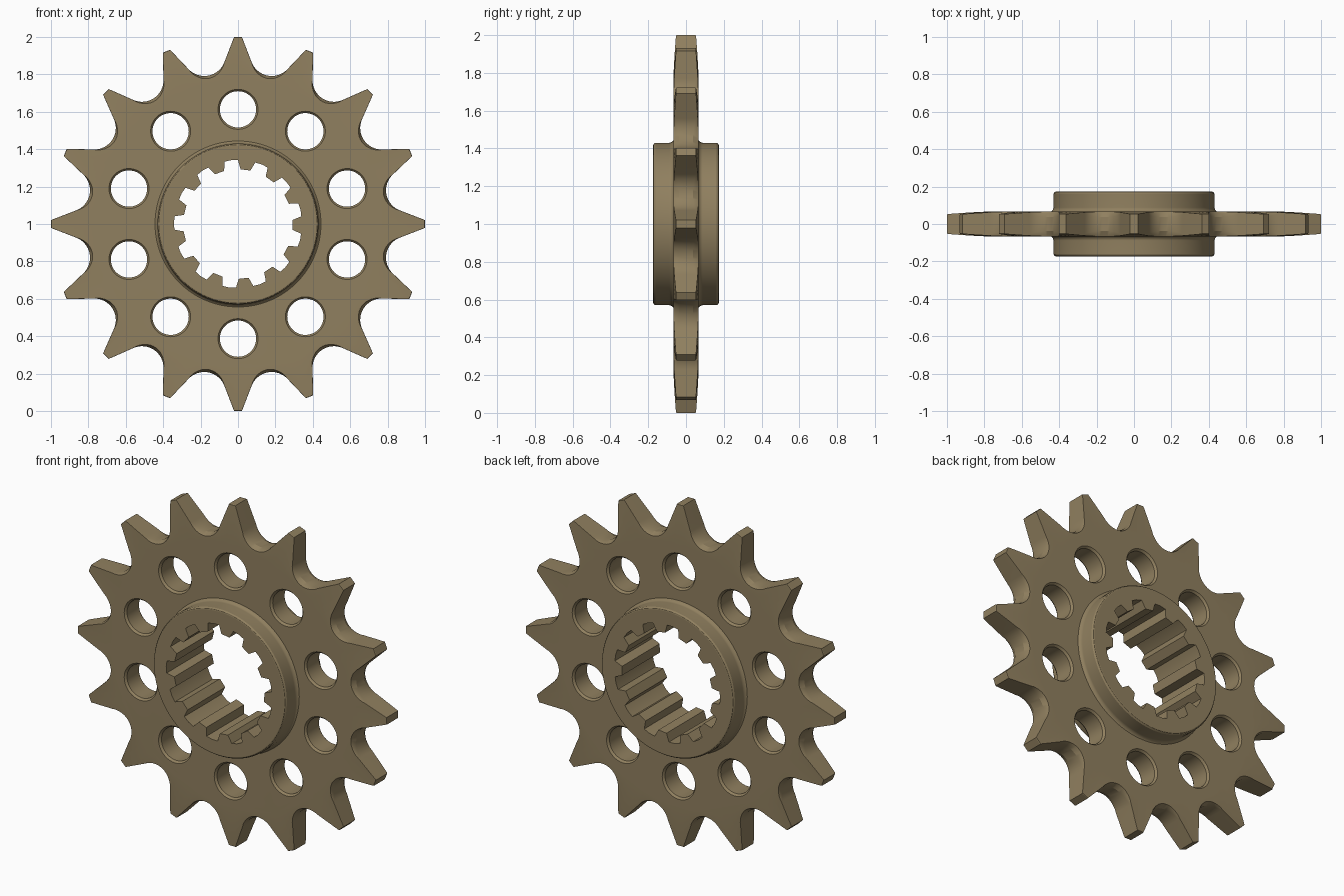
import bpy, bmesh
from math import sin, cos, pi, radians, acos, atan2, hypot

if "Cube" in bpy.data.objects:
    bpy.data.objects.remove(bpy.data.objects["Cube"])

TEETH, HOLES, SPLINES = 16, 10, 13
HALF = 0.067          # half thickness of the plate
FLAT_R = 0.77         # radius where the tooth taper begins


def polar(r, a):
    """Clockwise from straight up, seen from the front."""
    return r * sin(a), r * cos(a)


def add_loops(bm, loops):
    """Closed solid from stacked rings of (x, y, z), capped at both ends."""
    rings = [[bm.verts.new((x, y, z + 1)) for x, y, z in ring] for ring in loops]
    n = len(rings[0])
    for a, b in zip(rings, rings[1:]):
        for i in range(n):
            j = (i + 1) % n
            bm.faces.new((a[i], a[j], b[j], b[i]))
    bm.faces.new(rings[0][::-1])
    bm.faces.new(rings[-1])


def add_lathe(bm, profile, n, cx=0, cz=0):
    loops = []
    for r, y in profile:
        pts = [polar(r, 2 * pi * i / n) for i in range(n)]
        loops.append([(cx + x, y, cz + z) for x, z in pts])
    add_loops(bm, loops)


def make_object(name, bm):
    bmesh.ops.recalc_face_normals(bm, faces=bm.faces)
    me = bpy.data.meshes.new(name)
    bm.to_mesh(me)
    bm.free()
    ob = bpy.data.objects.new(name, me)
    bpy.context.collection.objects.link(ob)
    return ob


def boolean(ob, other, op):
    bpy.context.view_layer.objects.active = ob
    m = ob.modifiers.new(op, 'BOOLEAN')
    m.object, m.operation, m.solver = other, op, 'EXACT'
    bpy.ops.object.modifier_apply(modifier=m.name)
    bpy.data.objects.remove(other)


# One valley: half a tooth flank, round root, next flank; (x, z, edge relief)
def valley():
    c, r, steps = 0.924, 0.115, 16
    px, pz = polar(1.0, pi / TEETH - 0.021)
    dx, dz = px, pz - c
    t = atan2(dx, -dz) - acos(r / hypot(dx, dz))     # tangent angle from down
    tx, tz = r * sin(t), c - r * cos(t)
    flank = [(px + (tx - px) * k / 3, pz + (tz - pz) * k / 3, 0) for k in range(3)]
    left = [(-x, z, d) for x, z, d in flank]
    arc = []
    for k in range(steps + 1):
        a = -t + 2 * t * k / steps
        arc.append((r * sin(a), c - r * cos(a), max(0, cos(a / t * pi / 2)) ** 0.6))
    return left + arc + flank[::-1]


def half_thickness(r):
    return HALF - 0.014 * max(0, (r - FLAT_R) / (1 - FLAT_R)) ** 1.3


# Toothed plate
inner, face, edge = [], [], []
for k in range(TEETH):
    a = 2 * pi * (k + 0.5) / TEETH
    for x, z, d in valley():
        X, Z = x * cos(a) + z * sin(a), z * cos(a) - x * sin(a)
        rad = hypot(X, Z)
        s = 1 - (0.002 + 0.013 * d) / rad            # relieved edge on the face
        h = half_thickness(rad * s)
        inner.append((X * FLAT_R / rad, HALF, Z * FLAT_R / rad))
        face.append((X * s, h, Z * s))
        edge.append((X, h - 0.004 - 0.026 * d, Z))


def flip(ring):
    return [(x, -y, z) for x, y, z in ring]


bm = bmesh.new()
add_loops(bm, [flip(inner), flip(face), flip(edge), edge, face, inner])
sprocket = make_object("sprocket", bm)

# Hub with chamfered ends and a small fillet at the plate
half_hub = [(0.417, -0.174), (0.424, -0.171), (0.43, -0.162), (0.43, -0.088),
            (0.433, -0.078), (0.438, -0.071), (0.448, -0.064)]
bm = bmesh.new()
add_lathe(bm, half_hub + [(r, -y) for r, y in half_hub[::-1]], 96)
boolean(sprocket, make_object("hub", bm), 'UNION')

# Cutter: chamfered lightening holes and splined bore
bm = bmesh.new()
half_hole = [(0.121, -0.081), (0.107, -0.067), (0.097, -0.055)]
for k in range(HOLES):
    cx, cz = polar(0.613, 2 * pi * k / HOLES)
    add_lathe(bm, half_hole + [(r, -y) for r, y in half_hole[::-1]], 48, cx, cz)
bore = []
for k in range(SPLINES):
    mid = radians(-6) + 2 * pi * k / SPLINES
    for r, off in ((0.293, -8.7), (0.341, -6), (0.343, 0), (0.341, 6), (0.293, 8.7)):
        bore.append(polar(r, mid + radians(off)))
add_loops(bm, [[(x, y, z) for x, z in bore] for y in (-0.3, 0.3)])
boolean(sprocket, make_object("cutter", bm), 'DIFFERENCE')

# Shading and bronze colour
mat = bpy.data.materials.new("bronze")
mat.diffuse_color = (0.28, 0.215, 0.115, 1)
mat.use_nodes = True
mat.node_tree.nodes["Principled BSDF"].inputs["Base Color"].default_value = mat.diffuse_color
sprocket.data.materials.clear()
sprocket.data.materials.append(mat)
for p in sprocket.data.polygons:
    p.material_index = 0
bpy.ops.object.select_all(action='DESELECT')
sprocket.select_set(True)
bpy.context.view_layer.objects.active = sprocket
bpy.ops.object.shade_smooth_by_angle(angle=radians(25))
wn = sprocket.modifiers.new("weighted_normals", 'WEIGHTED_NORMAL')
wn.keep_sharp = True
